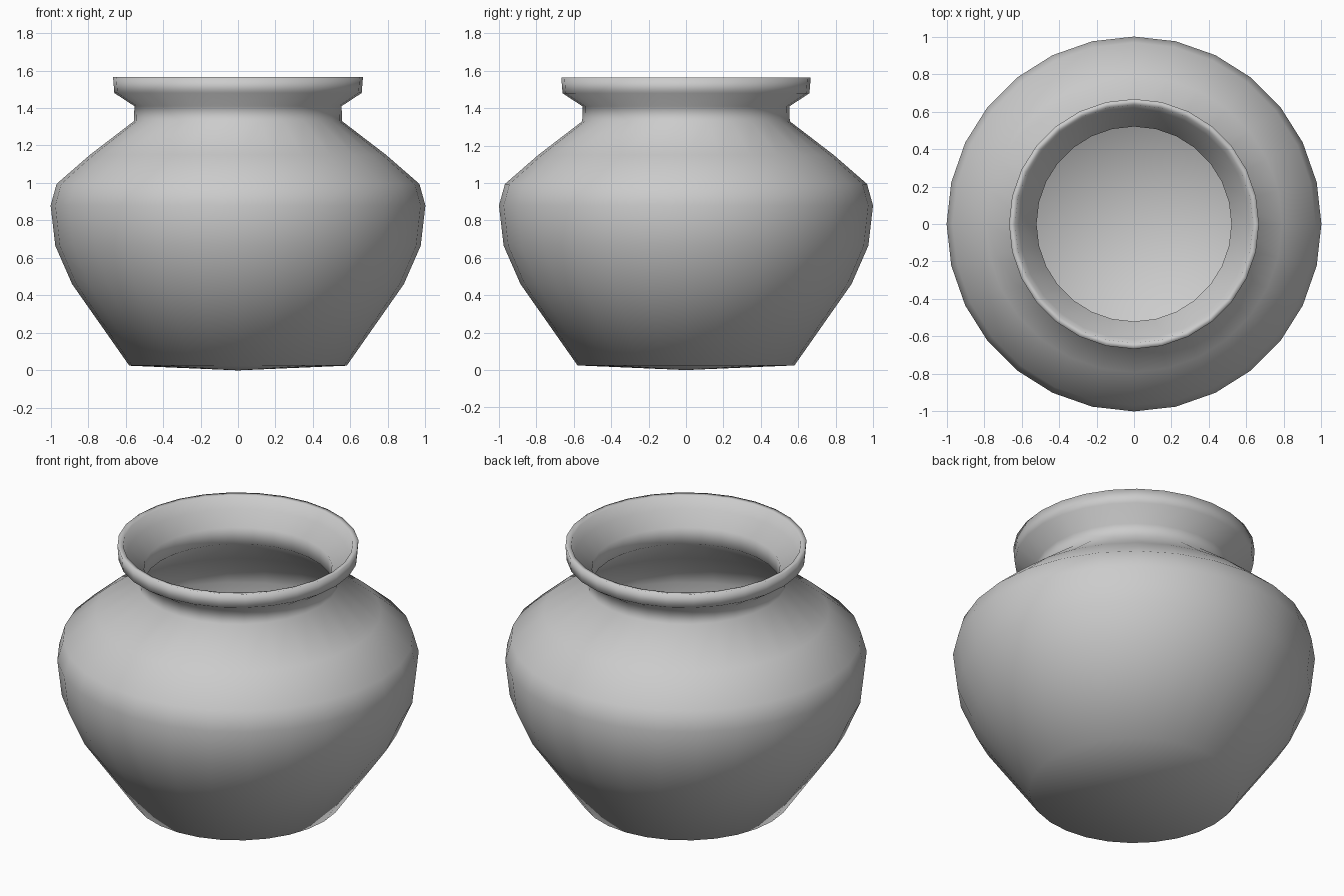
import bpy, bmesh, math

if "Cube" in bpy.data.objects:
    bpy.data.objects.remove(bpy.data.objects["Cube"])

SIDES = 28

# Profile (radius, height): base, outer belly, neck, flared rim, then inside wall
profile = [
    (0.58, 0.025), (0.885, 0.46), (0.975, 0.665), (1.0, 0.88), (0.968, 0.995),
    (0.79, 1.15), (0.555, 1.33), (0.553, 1.41), (0.66, 1.48), (0.667, 1.565),
    (0.635, 1.56), (0.615, 1.49), (0.52, 1.42), (0.52, 1.32),
    (0.76, 1.12), (0.925, 0.98), (0.96, 0.88), (0.935, 0.67), (0.85, 0.48), (0.56, 0.065),
]


def lathe(name, points, z_start, z_end):
    bm = bmesh.new()
    rings = []
    for r, z in points:
        ring = []
        for i in range(SIDES):
            a = 2 * math.pi * i / SIDES
            ring.append(bm.verts.new((r * math.cos(a), r * math.sin(a), z)))
        rings.append(ring)
    for low, high in zip(rings, rings[1:]):
        for i in range(SIDES):
            j = (i + 1) % SIDES
            bm.faces.new((low[i], low[j], high[j], high[i]))
    # Close both floors with a fan to a centre point
    for ring, z in ((rings[0], z_start), (rings[-1], z_end)):
        centre = bm.verts.new((0, 0, z))
        for i in range(SIDES):
            bm.faces.new((ring[i], ring[(i + 1) % SIDES], centre))
    bmesh.ops.recalc_face_normals(bm, faces=bm.faces)
    for f in bm.faces:
        f.smooth = True
    mesh = bpy.data.meshes.new(name)
    bm.to_mesh(mesh)
    bm.free()
    obj = bpy.data.objects.new(name, mesh)
    bpy.context.collection.objects.link(obj)
    return obj


# Clay pot with hollow inside
lathe("pot", profile, 0.0, 0.04)
